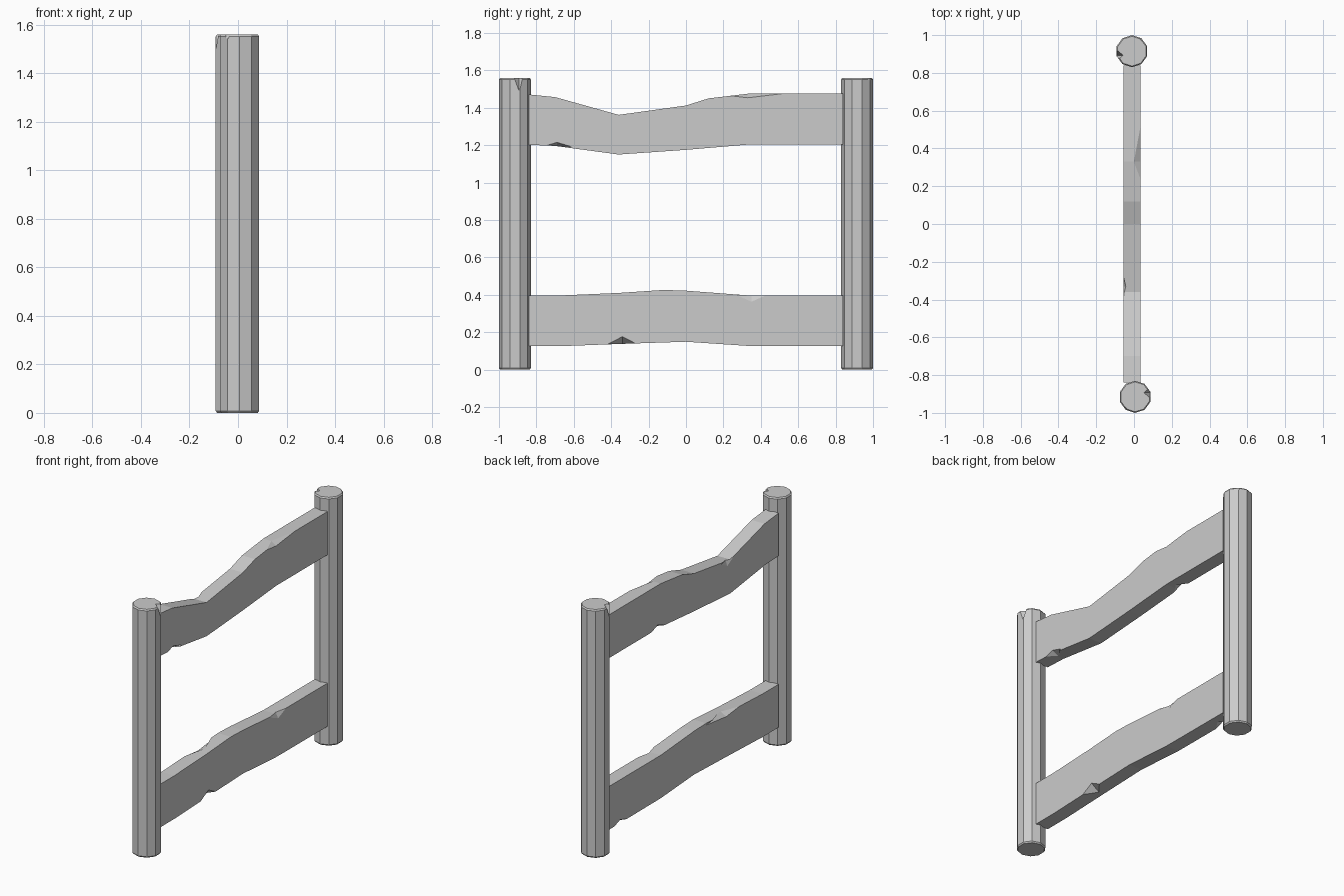
import bpy, bmesh, math
from mathutils import Matrix

if "Cube" in bpy.data.objects:
    bpy.data.objects.remove(bpy.data.objects["Cube"])


def make_object(name, bm):
    bmesh.ops.recalc_face_normals(bm, faces=bm.faces)
    mesh = bpy.data.meshes.new(name)
    bm.to_mesh(mesh)
    bm.free()
    obj = bpy.data.objects.new(name, mesh)
    bpy.context.collection.objects.link(obj)
    return obj


def chip(obj, chips):
    """Cut small octahedral notches; each chip is (centre, half sizes)."""
    bm = bmesh.new()
    for centre, size in chips:
        pts = []
        for axis in range(3):
            for sign in (1, -1):
                p = list(centre)
                p[axis] += sign * size[axis]
                pts.append(bm.verts.new(p))
        for a in pts[0:2]:
            for b in pts[2:4]:
                for c in pts[4:6]:
                    bm.faces.new((a, b, c))
    cutter = make_object("chip_cutter", bm)
    cutter.hide_render = True
    mod = obj.modifiers.new("chips", 'BOOLEAN')
    mod.operation = 'DIFFERENCE'
    mod.solver = 'EXACT'
    mod.object = cutter
    bpy.context.view_layer.objects.active = obj
    bpy.ops.object.modifier_apply(modifier=mod.name)
    bpy.data.objects.remove(cutter)


def post(name, x, y, turn):
    """Ten-sided post with slightly worn rims."""
    bm = bmesh.new()
    rings = []
    for z, r in ((0, 0.079), (0.008, 0.085), (1.552, 0.085), (1.56, 0.079)):
        rings.append([bm.verts.new((r * math.sin(i * math.tau / 10),
                                    r * math.cos(i * math.tau / 10), z))
                      for i in range(10)])
    for low, high in zip(rings, rings[1:]):
        for i in range(10):
            j = (i + 1) % 10
            bm.faces.new((low[i], low[j], high[j], high[i]))
    bm.faces.new(rings[0])
    bm.faces.new(rings[-1])
    obj = make_object(name, bm)
    chip(obj, [((0.079, 0.022, 1.562), (0.034, 0.028, 0.075)),
               ((-0.055, -0.07, 1.562), (0.022, 0.02, 0.03))])
    obj.data.transform(Matrix.Translation((x, y, 0)) @ Matrix.Rotation(turn, 4, 'Z'))


LEFT, RIGHT = -0.056, 0.034


def rail(name, top, bottom, chips):
    """Wavy plank: top and bottom (y, z) outlines extruded across x."""
    outline = top + bottom[::-1]
    bm = bmesh.new()
    face = bm.faces.new([bm.verts.new((LEFT, y, z)) for y, z in outline])
    res = bmesh.ops.extrude_face_region(bm, geom=[face])
    verts = [v for v in res["geom"] if isinstance(v, bmesh.types.BMVert)]
    bmesh.ops.translate(bm, verts=verts, vec=(RIGHT - LEFT, 0, 0))
    if not any(len(f.verts) == len(outline) and f.calc_center_median().x < LEFT + 0.01
               for f in bm.faces):
        bm.faces.new([v for v in bm.verts if v not in verts])
    obj = make_object(name, bm)
    chip(obj, chips)


# Posts, the back one being the front one turned around
post("front_post", 0.006, -0.915, 0)
post("back_post", -0.011, 0.915, math.pi)

# Upper rail
rail("upper_rail",
     [(-0.84, 1.471), (-0.70, 1.457), (-0.36, 1.362), (0, 1.412),
      (0.12, 1.45), (0.33, 1.475), (0.84, 1.475)],
     [(-0.84, 1.202), (-0.70, 1.196), (-0.36, 1.15), (0, 1.175),
      (0.33, 1.203), (0.84, 1.203)],
     [((RIGHT + 0.002, 0.33, 1.477), (0.04, 0.21, 0.025)),
      ((RIGHT + 0.002, -0.69, 1.192), (0.05, 0.08, 0.024)),
      ((LEFT - 0.002, -0.33, 1.367), (0.015, 0.07, 0.04)),
      ((LEFT - 0.002, 0.36, 1.201), (0.05, 0.07, 0.026))])

# Lower rail
rail("lower_rail",
     [(-0.84, 0.396), (-0.68, 0.396), (-0.36, 0.41), (-0.12, 0.426),
      (0, 0.422), (0.33, 0.397), (0.84, 0.397)],
     [(-0.84, 0.125), (-0.68, 0.125), (-0.36, 0.137), (0, 0.149),
      (0.33, 0.127), (0.84, 0.125)],
     [((RIGHT + 0.002, -0.34, 0.136), (0.06, 0.08, 0.042)),
      ((RIGHT + 0.002, 0.35, 0.399), (0.02, 0.09, 0.04)),
      ((LEFT - 0.002, -0.32, 0.414), (0.045, 0.21, 0.024)),
      ((LEFT - 0.002, 0.73, 0.123), (0.05, 0.07, 0.025))])
